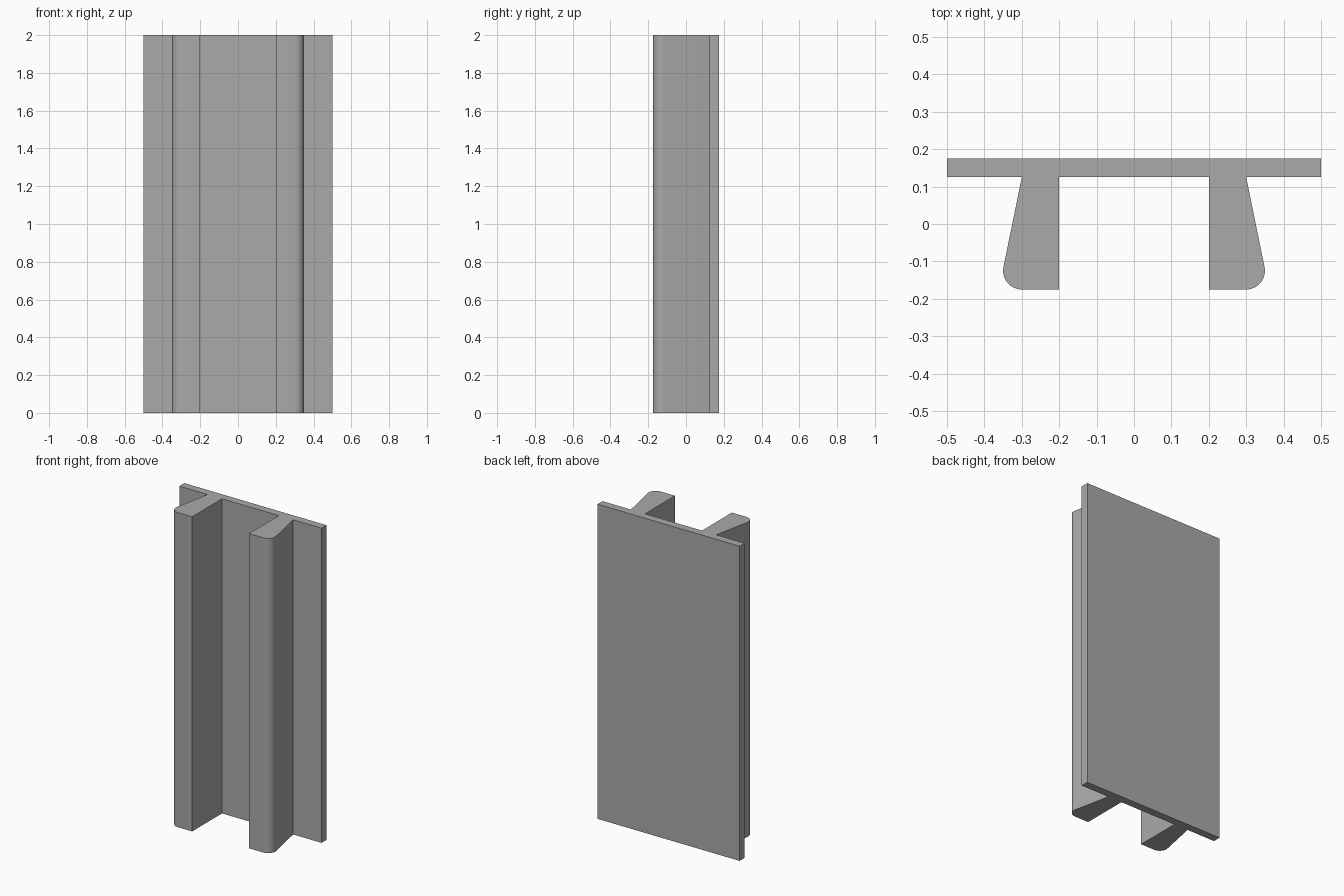
import bpy, bmesh, math

if "Cube" in bpy.data.objects:
    bpy.data.objects.remove(bpy.data.objects["Cube"])

HEIGHT = 2.0
BACK, FACE, TIP = 0.175, 0.125, -0.175   # plate back, plate front, rail tip
INNER, NECK, R = 0.2, 0.3, 0.05          # rail inner side, rail neck, corner radius

# Right half of the cross-section, from the plate's back corner to the rail's inner root
half = [(0.5, BACK), (0.5, FACE), (NECK, FACE)]
start = math.asin(R / (FACE - TIP - R))  # where the sloped side meets the rounded corner
STEPS = 12
for i in range(STEPS + 1):
    a = start + (-math.pi / 2 - start) * i / STEPS
    half.append((NECK + R * math.cos(a), TIP + R + R * math.sin(a)))
half += [(INNER, TIP), (INNER, FACE)]

# Mirror it to close the section, then extrude upward
profile = half + [(-x, y) for x, y in reversed(half)]
bm = bmesh.new()
base = bm.faces.new([bm.verts.new((x, y, 0)) for x, y in profile])
top = bmesh.ops.extrude_face_region(bm, geom=[base], use_keep_orig=True)["geom"]
bmesh.ops.translate(bm, vec=(0, 0, HEIGHT),
                    verts=[g for g in top if isinstance(g, bmesh.types.BMVert)])
bmesh.ops.recalc_face_normals(bm, faces=bm.faces)
mesh = bpy.data.meshes.new("railed_panel")
bm.to_mesh(mesh)
bm.free()

panel = bpy.data.objects.new("railed_panel", mesh)
bpy.context.collection.objects.link(panel)

grey = bpy.data.materials.new("mid_grey")
grey.diffuse_color = (0.4, 0.4, 0.4, 1)
grey.use_nodes = True
grey.node_tree.nodes["Principled BSDF"].inputs["Base Color"].default_value = grey.diffuse_color
mesh.materials.append(grey)

# Smooth the rounded corners, keep the rest sharp
bpy.context.view_layer.objects.active = panel
panel.select_set(True)
bpy.ops.object.shade_smooth_by_angle(angle=math.radians(30))
